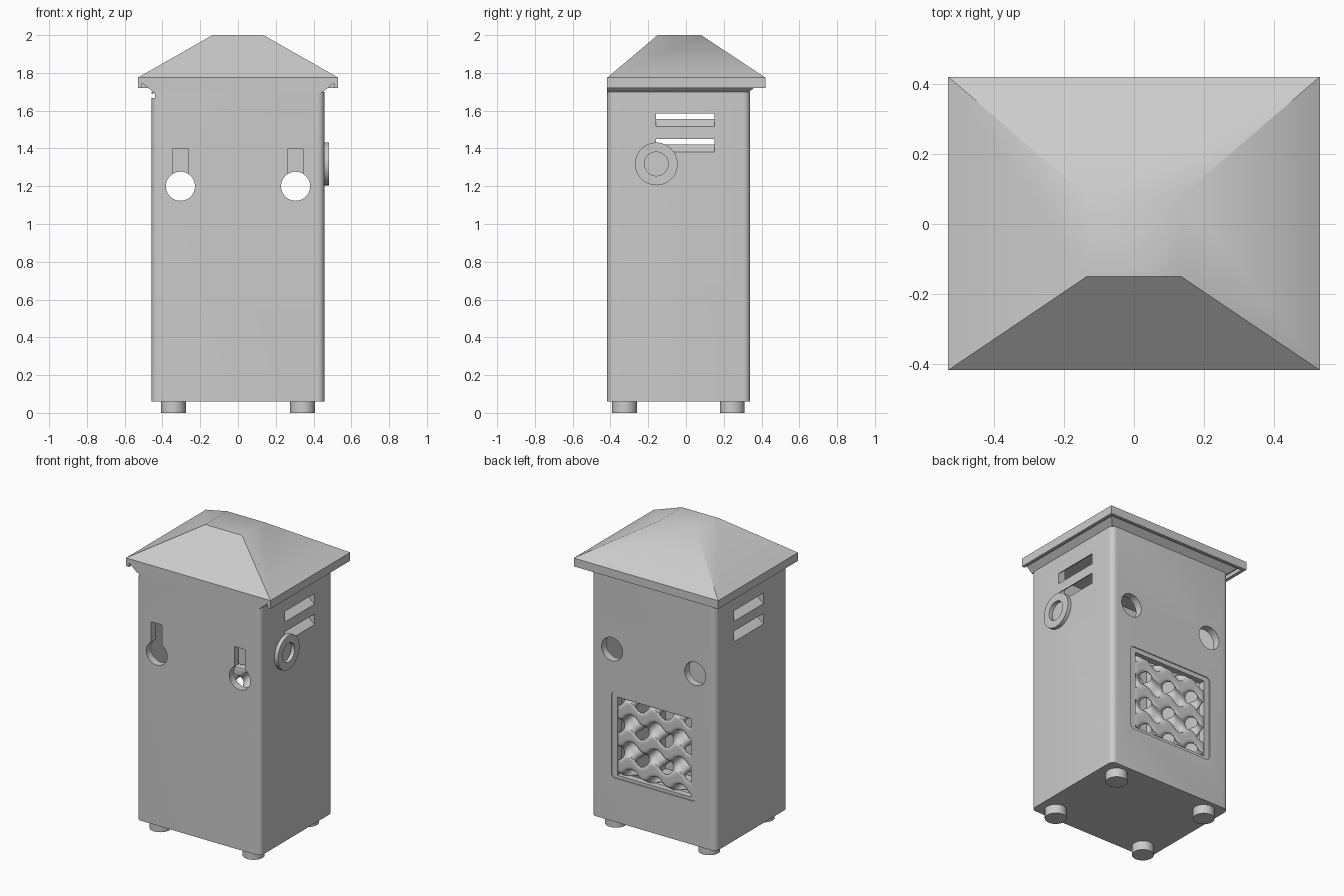
import bpy, bmesh, math
from itertools import product
from mathutils import Vector, Matrix

if "Cube" in bpy.data.objects:
    bpy.data.objects.remove(bpy.data.objects["Cube"])

grey = bpy.data.materials.new("light_grey")
grey.use_nodes = True
COLOUR = (0.6, 0.6, 0.6, 1)
grey.diffuse_color = COLOUR
grey.node_tree.nodes["Principled BSDF"].inputs["Base Color"].default_value = COLOUR

HALF_W, FRONT, BACK, WALL = 0.457, -0.417, 0.34, 0.05
BASE, TOP = 0.06, 1.70


def finish(bm, name):
    bmesh.ops.recalc_face_normals(bm, faces=bm.faces)
    mesh = bpy.data.meshes.new(name)
    bm.to_mesh(mesh)
    bm.free()
    ob = bpy.data.objects.new(name, mesh)
    bpy.context.scene.collection.objects.link(ob)
    return ob


def box(name, x0, x1, y0, y1, z0, z1, bevel=0, axis=2):
    """Box whose edges along one axis can be rounded."""
    bm = bmesh.new()
    bmesh.ops.create_cube(bm, size=1)
    for v in bm.verts:
        v.co = [lo + (c + 0.5) * (hi - lo) for c, lo, hi in
                zip(v.co, (x0, y0, z0), (x1, y1, z1))]
    if bevel:
        edges = [e for e in bm.edges
                 if abs((e.verts[0].co - e.verts[1].co).normalized()[axis]) > 0.9]
        bmesh.ops.bevel(bm, geom=edges, offset=bevel, segments=6, profile=0.5,
                        affect='EDGES')
    return finish(bm, name)


def cylinder(name, centre, radius, depth, axis='Z'):
    bm = bmesh.new()
    turn = {'X': Matrix.Rotation(math.pi / 2, 4, 'Y'),
            'Y': Matrix.Rotation(math.pi / 2, 4, 'X'), 'Z': Matrix()}[axis]
    bmesh.ops.create_cone(bm, cap_ends=True, segments=48, radius1=radius,
                          radius2=radius, depth=depth,
                          matrix=Matrix.Translation(centre) @ turn)
    return finish(bm, name)


def frustum(name, low, high):
    """Solid between two rectangles, each (half width, front, back, height)."""
    bm = bmesh.new()
    a, b = ([bm.verts.new(p) for p in ((-w, f, z), (w, f, z), (w, k, z), (-w, k, z))]
            for w, f, k, z in (low, high))
    bm.faces.new(a)
    bm.faces.new(b)
    for i in range(4):
        j = (i + 1) % 4
        bm.faces.new((a[i], a[j], b[j], b[i]))
    return finish(bm, name)


def vent_cutter(side, z):
    """Slanted slot that rises towards the inside."""
    bm = bmesh.new()
    outer, inner, slope, height = HALF_W + 0.03, HALF_W - 0.09, 0.8, 0.07
    pts = [(x, z + (HALF_W - x) * slope + h) for x, h in
           ((outer, 0), (inner, 0), (inner, height), (outer, height))]
    face = bm.faces.new([bm.verts.new((side * x, -0.16, h)) for x, h in pts])
    new = bmesh.ops.extrude_face_region(bm, geom=[face])["geom"]
    bmesh.ops.translate(bm, vec=(0, 0.31, 0),
                        verts=[g for g in new if isinstance(g, bmesh.types.BMVert)])
    return finish(bm, "vent_cutter")


def cut(target, cutters):
    bpy.context.view_layer.objects.active = target
    for c in cutters:
        c.hide_render = True
        mod = target.modifiers.new("cut", 'BOOLEAN')
        mod.operation, mod.solver, mod.object = 'DIFFERENCE', 'EXACT', c
        bpy.ops.object.modifier_apply(modifier=mod.name)
        bpy.data.objects.remove(c)


def lattice(name, lo, hi, period, step):
    """Gyroid strands clipped to a box, meshed with surface nets."""
    lo, hi = Vector(lo), Vector(hi)
    mid, half = (lo + hi) / 2, (hi - lo) / 2
    n = [int((hi[i] - lo[i]) / step) + 4 for i in range(3)]
    start = lo - Vector((1.5, 1.5, 1.5)) * step
    k = 2 * math.pi / period
    sin, cos = math.sin, math.cos

    def field(i):
        p = start + Vector(i) * step
        d = p - mid
        x, y, z = d * k
        g = sin(x) * cos(y) + sin(y) * cos(z) + sin(z) * cos(x)
        return max(0.1 - g, 1.5 * k * max(abs(d[a]) - half[a] for a in range(3)))

    val = {i: field(i) for i in product(*(range(m) for m in n))}
    corners = list(product((0, 1), repeat=3))
    edges = [(a, b) for a in corners for b in corners
             if a < b and sum(p != q for p, q in zip(a, b)) == 1]
    bm, cell = bmesh.new(), {}
    for c in product(*(range(m - 1) for m in n)):
        v = {q: val[c[0] + q[0], c[1] + q[1], c[2] + q[2]] for q in corners}
        if min(v.values()) < 0 <= max(v.values()):
            hits = [Vector(a).lerp(Vector(b), v[a] / (v[a] - v[b]))
                    for a, b in edges if (v[a] < 0) != (v[b] < 0)]
            mean = sum(hits, Vector()) / len(hits)
            cell[c] = bm.verts.new(start + (Vector(c) + mean) * step)
    for i, axis in product(val, range(3)):
        j = tuple(i[a] + (a == axis) for a in range(3))
        if j in val and (val[i] < 0) != (val[j] < 0):
            u, w = [a for a in range(3) if a != axis]
            ring = []
            for du, dw in ((0, 0), (1, 0), (1, 1), (0, 1)):
                c = list(i)
                c[u] -= du
                c[w] -= dw
                ring.append(cell[tuple(c)])
            bm.faces.new(ring)
    return finish(bm, name)


parts = []

# Hollow body with keyholes, back holes, vents, lattice window and side groove
body = box("body", -HALF_W, HALF_W, FRONT, BACK, BASE, TOP, 0.035)
cutters = [box("cavity", -HALF_W + WALL, HALF_W - WALL, FRONT + WALL, BACK - WALL,
               BASE + WALL, TOP + WALL)]
for s in (-1, 1):
    x = s * 0.305
    cutters += [cylinder("front_hole", (x, FRONT, 1.2), 0.077, 0.2, 'Y'),
                box("key_slot", x - 0.04, x + 0.04, FRONT - 0.1, FRONT + 0.1, 1.2, 1.4),
                cylinder("back_hole", (x, BACK, 1.2), 0.077, 0.2, 'Y'),
                vent_cutter(s, 1.515), vent_cutter(s, 1.38)]
cutters += [box("panel_recess", -0.31, 0.31, BACK - 0.006, BACK + 0.1, 0.35, 0.92, 0.025, 1),
            box("lattice_window", -0.27, 0.27, BACK - 0.1, BACK + 0.1, 0.37, 0.89),
            box("side_groove", -0.6, -HALF_W + 0.018, -0.6, 0.6, 1.668, 1.69)]
cut(body, cutters)
parts.append(body)

# Lattice panel in the back wall
parts.append(lattice("lattice_panel", (-0.275, BACK - 0.1, 0.365),
                     (0.275, BACK - 0.007, 0.895), 0.18, 0.01))

# Lid: hipped roof, eave slab, flared plug and hanging lip
EAVE, LIP = 0.53, 0.022
parts += [frustum("roof", (EAVE, FRONT, 0.42, 1.775), (0.135, -0.15, 0.08, 2.0)),
          frustum("eave_slab", (EAVE, FRONT, 0.42, 1.745), (EAVE, FRONT, 0.42, 1.775)),
          frustum("lid_flare", (HALF_W - 0.005, FRONT, BACK - 0.005, TOP),
                  (0.503, FRONT, 0.388, 1.745)),
          box("back_lip", -EAVE, EAVE, 0.42 - LIP, 0.42, 1.72, 1.745)]
for s, side in ((-1, "right"), (1, "left")):
    xs = sorted((s * EAVE, s * (EAVE - LIP)))
    parts.append(box(side + "_lip", *xs, FRONT, 0.42 - LIP, 1.72, 1.745))

# Ring on the side wall
ring = cylinder("side_ring", (HALF_W + 0.01, -0.157, 1.318), 0.113, 0.03, 'X')
cut(ring, [cylinder("ring_hole", (HALF_W, -0.157, 1.318), 0.063, 0.2, 'X')])
parts.append(ring)

# Feet
for x, y in product((-0.342, 0.342), (-0.325, 0.245)):
    parts.append(cylinder("foot", (x, y, BASE / 2 + 0.005), 0.066, BASE + 0.01))

# Colour and shading
for ob in parts:
    ob.data.materials.clear()
    ob.data.materials.append(grey)
    for p in ob.data.polygons:
        p.material_index = 0
    bpy.ops.object.select_all(action='DESELECT')
    ob.select_set(True)
    bpy.context.view_layer.objects.active = ob
    bpy.ops.object.shade_smooth_by_angle(angle=math.radians(35))
